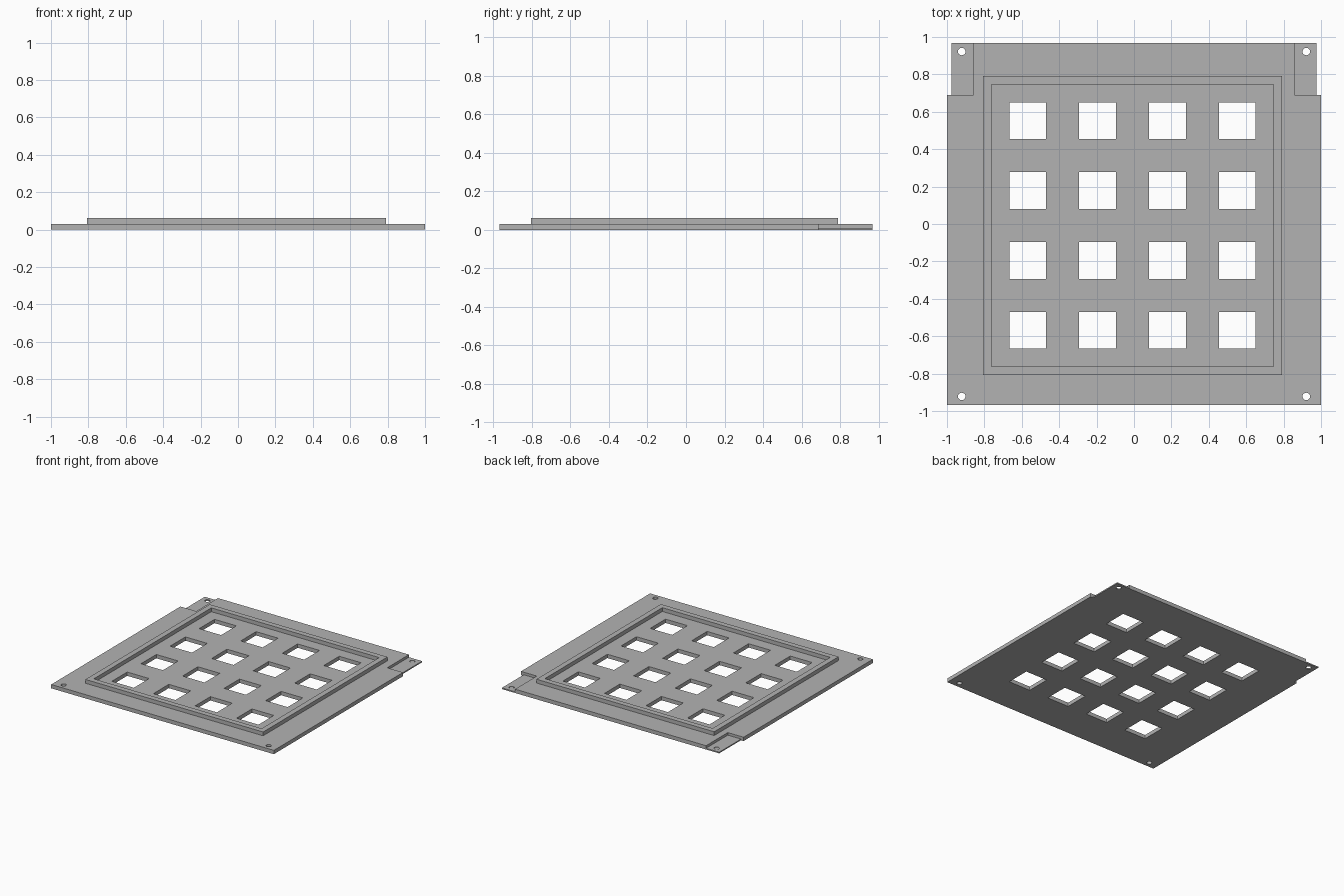
import bpy
import bmesh
from mathutils import Matrix, Vector

cube = bpy.data.objects.get("Cube")
if cube:
    bpy.data.objects.remove(cube)

PLATE_TOP, RIM_TOP, TAB_TOP = 0.031, 0.062, 0.01
HALF_Y, TAB_Y = 0.968, 0.689
TAB_X, NOTCH_X = 0.976, 0.858
CENTRE, PITCH, WINDOW = -0.008, 0.3733, 0.197

grey = bpy.data.materials.new("plain grey")
grey.use_nodes = True
colour = (0.45, 0.45, 0.45, 1)
grey.diffuse_color = colour
grey.node_tree.nodes["Principled BSDF"].inputs["Base Color"].default_value = colour


def make_object(name, bm):
    bmesh.ops.recalc_face_normals(bm, faces=bm.faces)
    mesh = bpy.data.meshes.new(name)
    bm.to_mesh(mesh)
    bm.free()
    mesh.materials.append(grey)
    obj = bpy.data.objects.new(name, mesh)
    bpy.context.collection.objects.link(obj)
    return obj


def add_box(bm, low, high):
    low, high = Vector(low), Vector(high)
    matrix = Matrix.Translation((low + high) / 2) @ Matrix.Diagonal((*(high - low), 1))
    bmesh.ops.create_cube(bm, size=1, matrix=matrix)


def square_column(bm, x, y, half, bottom, top):
    add_box(bm, (x - half, y - half, bottom), (x + half, y + half, top))


def cut(target, bm):
    """Subtract the shapes in bm from the target and keep the clean mesh."""
    cutter = make_object("cutter", bm)
    cutter.hide_render = True
    mod = target.modifiers.new("cut", "BOOLEAN")
    mod.operation, mod.solver, mod.object = "DIFFERENCE", "EXACT", cutter
    bpy.context.view_layer.update()
    result = bpy.data.meshes.new_from_object(
        target.evaluated_get(bpy.context.evaluated_depsgraph_get()))
    target.modifiers.clear()
    target.data = result
    bpy.data.objects.remove(cutter)


# Base plate outline, stepped in at the two back corners
right_side = [(1, -HALF_Y), (1, TAB_Y), (TAB_X, TAB_Y), (TAB_X, HALF_Y)]
outline = right_side + [(-x, y) for x, y in reversed(right_side)]
bm = bmesh.new()
face = bm.faces.new([bm.verts.new((x, y, 0)) for x, y in outline])
top = bmesh.ops.extrude_face_region(bm, geom=[face])["geom"]
bmesh.ops.translate(bm, vec=(0, 0, PLATE_TOP),
                    verts=[v for v in top if isinstance(v, bmesh.types.BMVert)])
plate = make_object("base_plate", bm)

# Lowered mounting tabs at the back corners
bm = bmesh.new()
for side in (-1, 1):
    xs = sorted((side * NOTCH_X, side * 1.1))
    add_box(bm, (xs[0], TAB_Y, TAB_TOP), (xs[1], 1.1, 0.1))
cut(plate, bm)

# Window grid and corner screw holes
bm = bmesh.new()
for i in range(4):
    for j in range(4):
        square_column(bm, CENTRE + (i - 1.5) * PITCH, CENTRE + (j - 1.5) * PITCH,
                      WINDOW / 2, -0.1, 0.1)
for x in (-0.921, 0.921):
    for y in (-0.922, 0.922):
        bmesh.ops.create_cone(bm, cap_ends=True, segments=32, radius1=0.02, radius2=0.02,
                              depth=0.2, matrix=Matrix.Translation((x, y, 0)))
cut(plate, bm)

# Raised square rim around the windows
bm = bmesh.new()
square_column(bm, CENTRE, CENTRE, 0.798, PLATE_TOP, RIM_TOP)
rim = make_object("raised_rim", bm)
bm = bmesh.new()
square_column(bm, CENTRE, CENTRE, 0.754, -0.1, 0.1)
cut(rim, bm)
